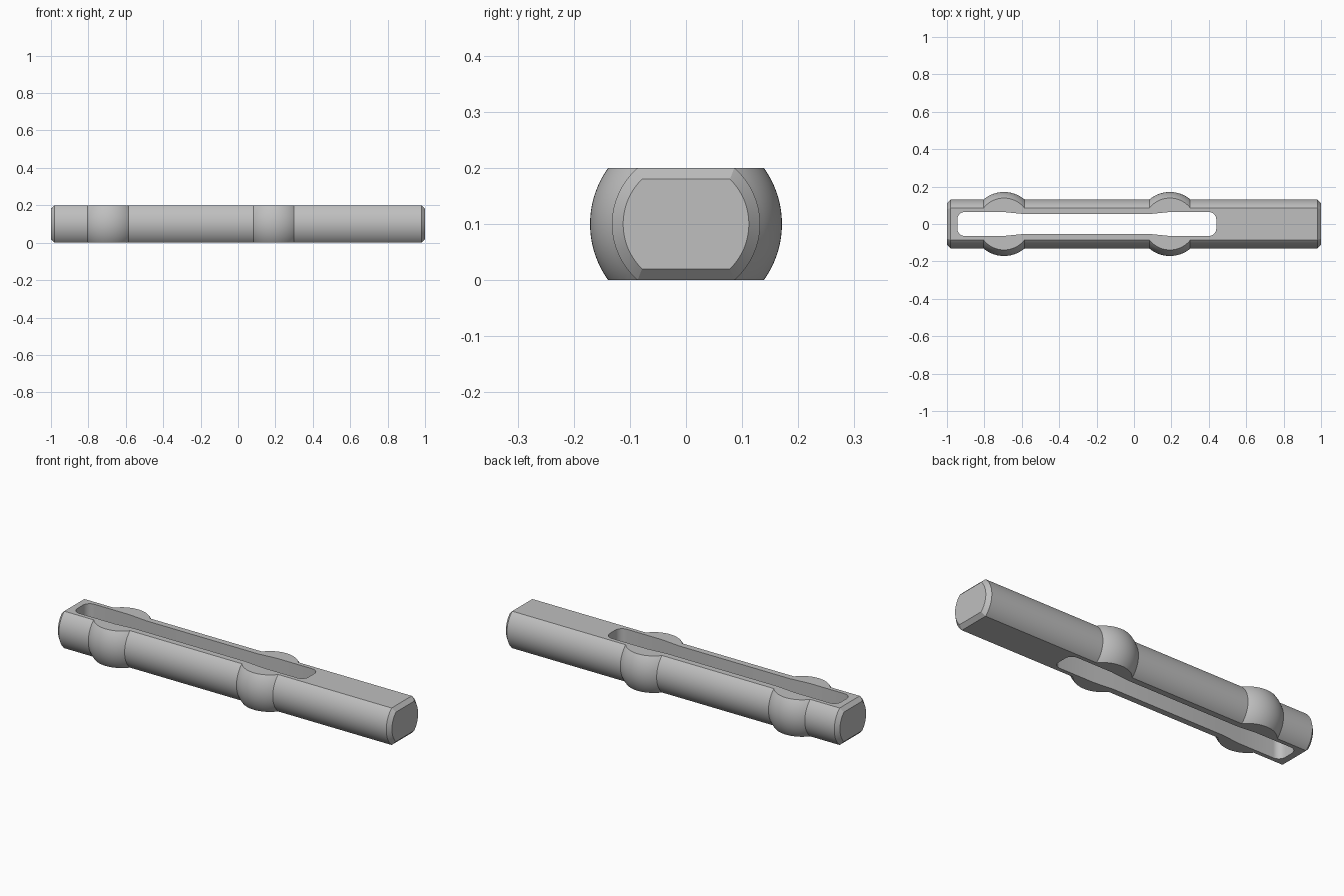
import bpy, bmesh, math

if "Cube" in bpy.data.objects:
    bpy.data.objects.remove(bpy.data.objects["Cube"], do_unlink=True)

ROD_R, BALL_R, HALF_H, CHAMFER = 0.132, 0.171, 0.1, 0.02
BALLS = (-0.695, 0.192)
SEGMENTS = 128

grey = bpy.data.materials.new("plain grey")
grey.use_nodes = True
colour = (0.52, 0.52, 0.52, 1)
grey.diffuse_color = colour
grey.node_tree.nodes["Principled BSDF"].inputs["Base Color"].default_value = colour


def make_object(name, bm):
    bmesh.ops.recalc_face_normals(bm, faces=bm.faces[:])
    mesh = bpy.data.meshes.new(name)
    bm.to_mesh(mesh)
    bm.free()
    mesh.materials.append(grey)
    obj = bpy.data.objects.new(name, mesh)
    bpy.context.collection.objects.link(obj)
    return obj


def loft(name, rings):
    """Skin a list of equal-length point rings and cap both ends."""
    bm = bmesh.new()
    loops = [[bm.verts.new(p) for p in ring] for ring in rings]
    for a, b in zip(loops, loops[1:]):
        for i in range(len(a)):
            j = (i + 1) % len(a)
            bm.faces.new((a[i], a[j], b[j], b[i]))
    bm.faces.new(loops[0])
    bm.faces.new(loops[-1])
    return make_object(name, bm)


def cut(target, tool, operation):
    mod = target.modifiers.new(operation, 'BOOLEAN')
    mod.operation, mod.object, mod.solver = operation, tool, 'EXACT'
    bpy.context.view_layer.objects.active = target
    bpy.ops.object.modifier_apply(modifier=mod.name)
    bpy.data.objects.remove(tool, do_unlink=True)


# Turned profile: chamfered rod with two spherical swellings
profile = [(-1, ROD_R - CHAMFER), (-1 + CHAMFER, ROD_R)]
reach = math.sqrt(BALL_R ** 2 - ROD_R ** 2)
for cx in BALLS:
    for i in range(25):
        dx = reach * (i / 12 - 1)
        profile.append((cx + dx, math.sqrt(BALL_R ** 2 - dx ** 2)))
profile += [(1 - CHAMFER, ROD_R), (1, ROD_R - CHAMFER)]


def circle(x, r):
    angles = [math.tau * (i + 0.5) / SEGMENTS for i in range(SEGMENTS)]
    return [(x, r * math.cos(a), HALF_H + r * math.sin(a)) for a in angles]


body = loft("slotted_pin", [circle(x, r) for x, r in profile])

# Flat top and bottom with chamfered ends
half = [(-1.02, 0.06), (-0.98, 0.1), (0.98, 0.1), (1.02, 0.06)]
side = half + [(x, -z) for x, z in reversed(half)]
flats = loft("flats_cutter", [[(x, y, HALF_H + z) for x, z in side] for y in (-0.3, 0.3)])
flats.hide_render = True
cut(body, flats, 'INTERSECT')

# Through slot with rounded corners and a narrower middle
WIDE, NARROW, CORNER = 0.064, 0.053, 0.04
X0, X1 = -0.945, 0.44
edge = []
for i in range(9):
    a = math.pi - i * math.pi / 16
    edge.append((X0 + CORNER + CORNER * math.cos(a), WIDE - CORNER + CORNER * math.sin(a)))
edge += [(-0.695, WIDE), (-0.585, NARROW), (0.08, NARROW), (0.19, WIDE)]
for i in range(9):
    a = math.pi / 2 - i * math.pi / 16
    edge.append((X1 - CORNER + CORNER * math.cos(a), WIDE - CORNER + CORNER * math.sin(a)))
outline = edge + [(x, -y) for x, y in reversed(edge)]
slot = loft("slot_cutter", [[(x, y, z) for x, y in outline] for z in (-0.1, 0.3)])
slot.hide_render = True
cut(body, slot, 'DIFFERENCE')

# Smooth curved surfaces, crisp edges
bpy.ops.object.select_all(action='DESELECT')
body.select_set(True)
bpy.context.view_layer.objects.active = body
bpy.ops.object.shade_smooth_by_angle(angle=math.radians(25))
